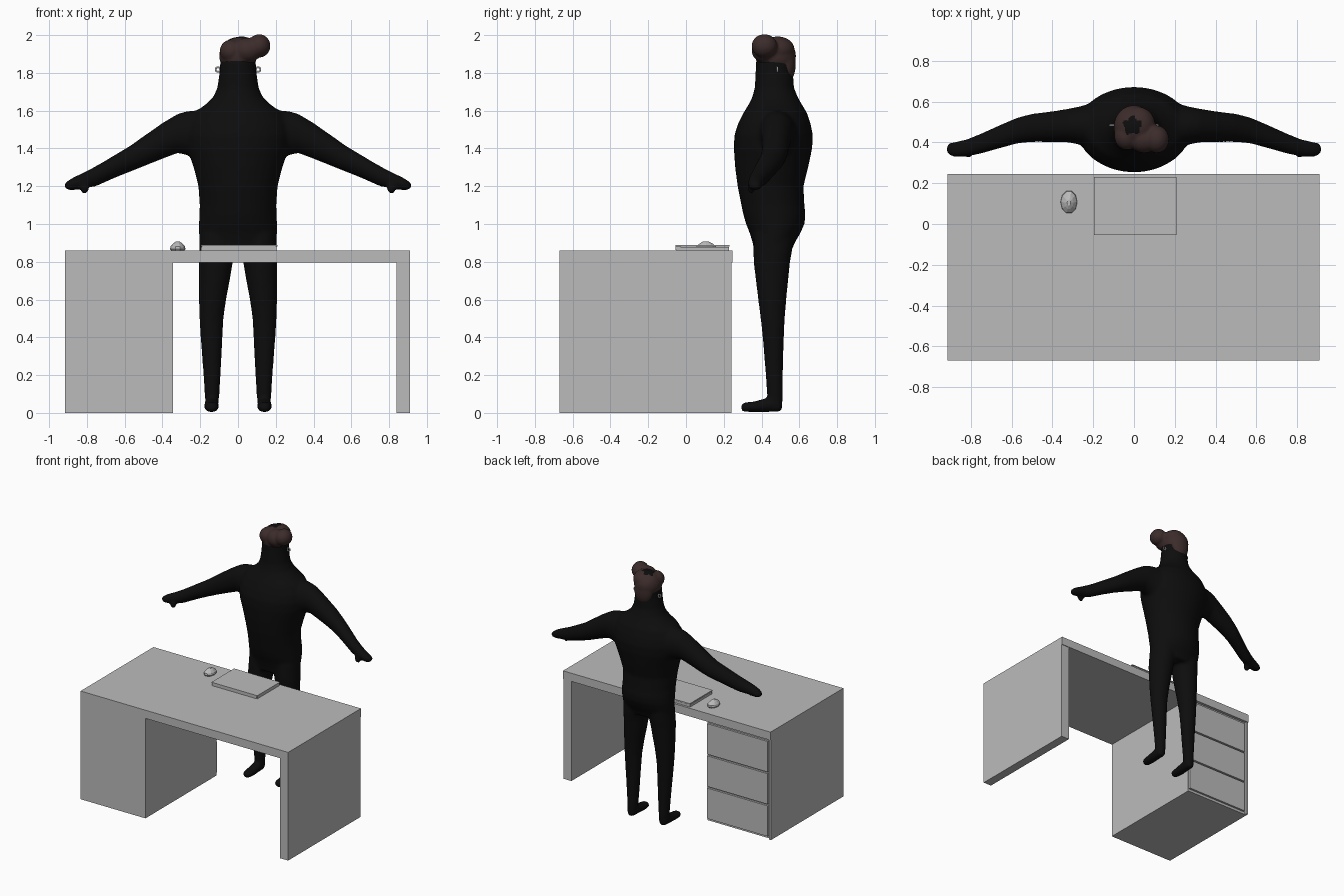
import bpy, bmesh, math
from mathutils import Vector


def material(name, rgb):
    m = bpy.data.materials.new(name)
    m.diffuse_color = (*rgb, 1)
    return m


GREY = material("desk grey", (0.5, 0.5, 0.5))
BLACK = material("black", (0.004, 0.004, 0.004))
BROWN = material("hair brown", (0.045, 0.025, 0.024))


def finish(name, bm, mats):
    bmesh.ops.recalc_face_normals(bm, faces=bm.faces)
    me = bpy.data.meshes.new(name)
    bm.to_mesh(me)
    bm.free()
    ob = bpy.data.objects.new(name, me)
    bpy.context.collection.objects.link(ob)
    for m in mats:
        me.materials.append(m)
    return ob


def box(name, x0, x1, y0, y1, z0, z1):
    bm = bmesh.new()
    bmesh.ops.create_cube(bm, size=1)
    for v in bm.verts:
        v.co = ((x0 + x1) / 2 + v.co.x * (x1 - x0),
                (y0 + y1) / 2 + v.co.y * (y1 - y0),
                (z0 + z1) / 2 + v.co.z * (z1 - z0))
    return finish(name, bm, [GREY])


def loft(bm, axis, rings, sign=1, n=32):
    """Elliptic rings along an axis: (position, a0, a1, b0, b1)."""
    a, b = [i for i in range(3) if i != axis]
    loops = []
    for p, a0, a1, b0, b1 in rings:
        loop = []
        for i in range(n):
            t = 2 * math.pi * i / n
            co = [0, 0, 0]
            co[axis] = p
            co[a] = (a0 + a1) / 2 + (a1 - a0) / 2 * math.cos(t)
            co[b] = (b0 + b1) / 2 + (b1 - b0) / 2 * math.sin(t)
            co[0] *= sign
            loop.append(bm.verts.new(co))
        loops.append(loop)
    for lo, hi in zip(loops, loops[1:]):
        for i in range(n):
            j = (i + 1) % n
            bm.faces.new((lo[i], lo[j], hi[j], hi[i]))
    bm.faces.new(loops[0][::-1])
    bm.faces.new(loops[-1])


def ellipsoid(bm, c, r):
    res = bmesh.ops.create_uvsphere(bm, u_segments=24, v_segments=14, radius=1)
    for v in res["verts"]:
        v.co = Vector(c) + Vector([v.co[i] * r[i] for i in range(3)])


def fuse(ob, voxel, smooth):
    """Melt overlapping volumes into one smooth skin."""
    m = ob.modifiers.new("fuse", 'REMESH')
    m.mode = 'VOXEL'
    m.voxel_size = voxel
    m.use_smooth_shade = True
    s = ob.modifiers.new("soften", 'SMOOTH')
    s.factor, s.iterations = 0.5, smooth
    deps = bpy.context.evaluated_depsgraph_get()
    me = bpy.data.meshes.new_from_object(ob.evaluated_get(deps))
    ob.modifiers.clear()
    ob.data = me
    for p in me.polygons:
        p.use_smooth = True
    return me


# Desk: top, pedestal and side panel
box("desk_top", -0.915, 0.91, -0.67, 0.245, 0.795, 0.86)
box("desk_pedestal", -0.915, -0.345, -0.67, 0.222, 0, 0.795)
box("desk_pedestal_side", -0.915, -0.897, 0.222, 0.24, 0, 0.795)
box("desk_leg_panel", 0.84, 0.91, -0.67, 0.24, 0, 0.795)
for i in range(3):
    z = 0.02 + i * 0.256
    box(f"drawer_{i + 1}", -0.885, -0.35, 0.222, 0.238, z, z + 0.243)

# Laptop: base and lid
box("laptop_base", -0.195, 0.205, -0.05, 0.228, 0.86, 0.879)
box("laptop_lid", -0.195, 0.208, -0.055, 0.23, 0.881, 0.888)
box("laptop_hinge", -0.19, 0.2, -0.055, -0.03, 0.862, 0.885)

# Mouse: low base with a domed shell
bm = bmesh.new()
loft(bm, 2, [(0.86, -0.355, -0.283, 0.055, 0.16), (0.868, -0.36, -0.278, 0.05, 0.165),
             (0.882, -0.357, -0.281, 0.053, 0.162), (0.898, -0.342, -0.296, 0.072, 0.14),
             (0.908, -0.328, -0.31, 0.09, 0.118)], n=10)
finish("mouse", bm, [GREY])

# Body: torso with neck and head, arms, legs and feet
bm = bmesh.new()
loft(bm, 2, [(z, -w, w, y0, y1) for z, w, y0, y1 in (
    (0.86, 0.19, 0.36, 0.56), (0.9, 0.205, 0.353, 0.575), (0.95, 0.207, 0.338, 0.605),
    (1.0, 0.207, 0.318, 0.627), (1.05, 0.205, 0.303, 0.633), (1.1, 0.203, 0.293, 0.627),
    (1.2, 0.21, 0.273, 0.622), (1.3, 0.235, 0.26, 0.647), (1.4, 0.27, 0.253, 0.668),
    (1.47, 0.28, 0.256, 0.672), (1.53, 0.27, 0.275, 0.66), (1.59, 0.235, 0.305, 0.64),
    (1.63, 0.175, 0.33, 0.615), (1.67, 0.132, 0.35, 0.593), (1.72, 0.11, 0.364, 0.572),
    (1.8, 0.098, 0.368, 0.567), (1.86, 0.094, 0.37, 0.57), (1.9, 0.08, 0.385, 0.56))])
for s in (1, -1):
    loft(bm, 0, [(0.12, 0.36, 0.61, 1.32, 1.605), (0.2, 0.37, 0.595, 1.33, 1.603),
                 (0.27, 0.39, 0.575, 1.365, 1.597), (0.32, 0.4, 0.565, 1.375, 1.583),
                 (0.4, 0.402, 0.552, 1.345, 1.535), (0.5, 0.402, 0.54, 1.305, 1.465),
                 (0.57, 0.395, 0.522, 1.277, 1.415), (0.65, 0.373, 0.488, 1.245, 1.367),
                 (0.75, 0.345, 0.443, 1.2, 1.308), (0.82, 0.33, 0.415, 1.187, 1.272),
                 (0.88, 0.328, 0.402, 1.177, 1.243), (0.905, 0.336, 0.396, 1.181, 1.226),
                 (0.918, 0.35, 0.383, 1.192, 1.215)], s)
    ellipsoid(bm, (s * 0.812, 0.345, 1.192), (0.024, 0.02, 0.034))
    loft(bm, 2, [(0.015, 0.107, 0.173, 0.43, 0.508), (0.08, 0.1, 0.175, 0.43, 0.513),
                 (0.2, 0.092, 0.183, 0.422, 0.513), (0.4, 0.082, 0.198, 0.406, 0.518),
                 (0.5, 0.077, 0.204, 0.395, 0.523), (0.6, 0.063, 0.207, 0.382, 0.531),
                 (0.7, 0.044, 0.208, 0.37, 0.541), (0.8, 0.027, 0.208, 0.358, 0.551),
                 (0.86, 0.015, 0.205, 0.357, 0.562), (0.95, 0.01, 0.2, 0.36, 0.57)], s)
    loft(bm, 1, [(0.292, 0.12, 0.16, 0.012, 0.045), (0.31, 0.106, 0.174, 0.005, 0.056),
                 (0.36, 0.1, 0.18, 0.004, 0.06), (0.43, 0.102, 0.178, 0.004, 0.08),
                 (0.5, 0.108, 0.172, 0.005, 0.08)], s)
body = finish("body", bm, [BLACK])
fuse(body, 0.011, 6)

# Hair: swept quiff, crown and nape, with a dark bare patch on the crown
bm = bmesh.new()
for c, r in (((0.0, 0.475, 1.89), (0.1, 0.108, 0.1)),
             ((0.0, 0.53, 1.85), (0.075, 0.052, 0.105)),
             ((0.02, 0.485, 1.925), (0.085, 0.09, 0.068)),
             ((-0.035, 0.43, 1.915), (0.062, 0.068, 0.062)),
             ((0.05, 0.415, 1.92), (0.075, 0.068, 0.066)),
             ((0.112, 0.415, 1.943), (0.06, 0.068, 0.062))):
    ellipsoid(bm, c, r)
hair = finish("hair", bm, [BROWN, BLACK])
me = fuse(hair, 0.008, 5)
for p in me.polygons:
    dx, dy = p.center.x + 0.008, p.center.y - 0.482
    edge = 0.043 + 0.007 * math.sin(5 * math.atan2(dy, dx))
    p.material_index = int(p.normal.z > 0.3 and math.hypot(dx, dy) < edge)

# Earrings: small rings hanging from each side of the head
for s, side in ((1, "right"), (-1, "left")):
    bpy.ops.mesh.primitive_torus_add(
        location=(s * 0.106, 0.484, 1.818), rotation=(math.pi / 2, 0, 0),
        major_radius=0.012, minor_radius=0.005, major_segments=16, minor_segments=8)
    ring = bpy.context.object
    ring.name = f"earring_{side}"
    ring.data.materials.append(GREY)
    bpy.ops.object.shade_smooth()
